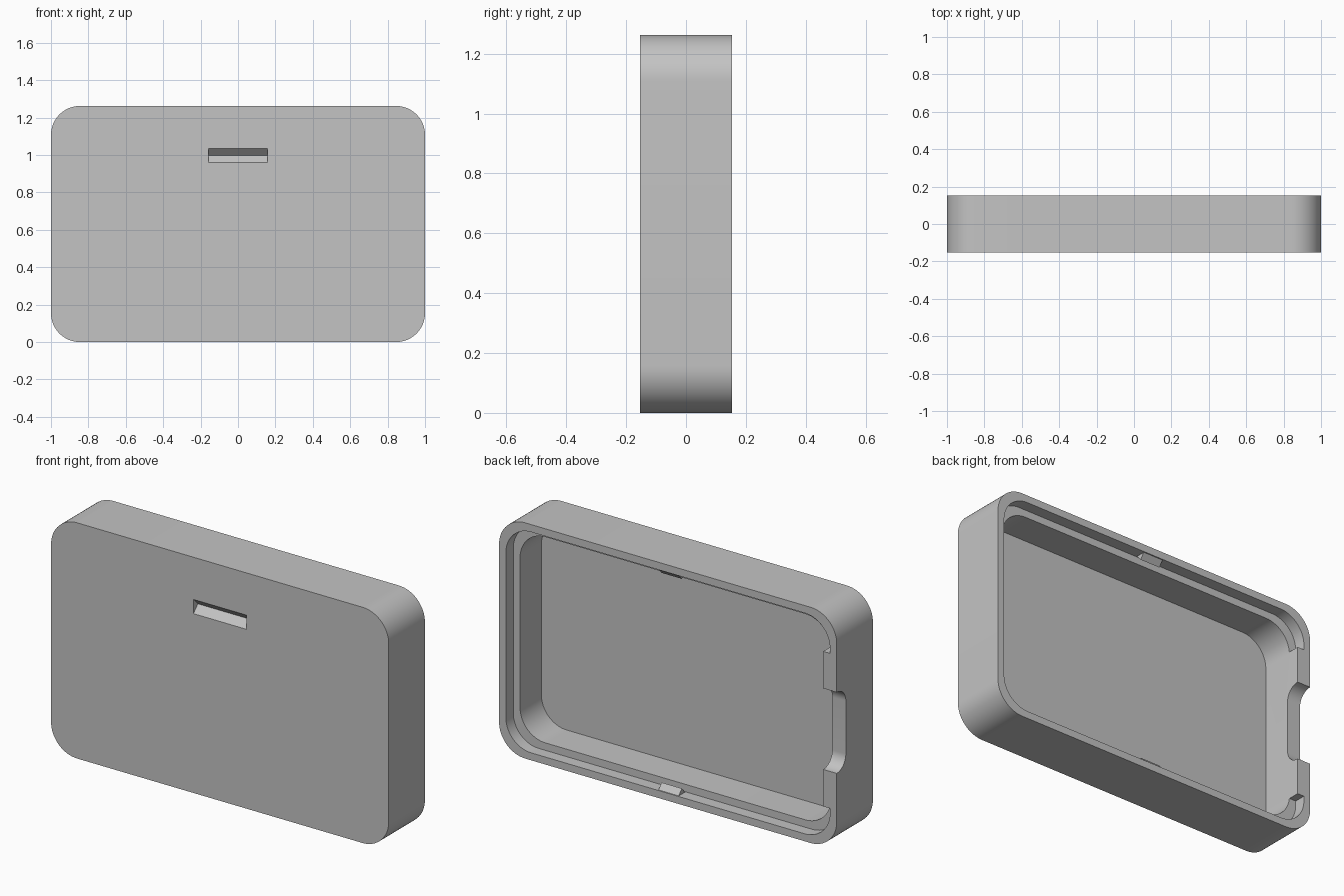
import bpy, bmesh, math

if "Cube" in bpy.data.objects:
    bpy.data.objects.remove(bpy.data.objects["Cube"], do_unlink=True)

# Main dimensions
HEIGHT = 1.262
MID = HEIGHT / 2
FRONT, BACK = -0.153, 0.153
FLOOR, LEDGE = -0.09, 0.09
LIP, WALL = 0.04, 0.08
RADIUS = 0.155

grey = bpy.data.materials.new("plain_grey")
grey.use_nodes = True
colour = (0.55, 0.55, 0.55, 1)
grey.diffuse_color = colour
grey.node_tree.nodes["Principled BSDF"].inputs["Base Color"].default_value = colour


def prism(name, points, offset):
    """Extrude a closed 3D outline along the offset vector."""
    bm = bmesh.new()
    face = bm.faces.new([bm.verts.new(p) for p in points])
    extruded = bmesh.ops.extrude_face_region(bm, geom=[face])["geom"]
    verts = [v for v in extruded if isinstance(v, bmesh.types.BMVert)]
    bmesh.ops.translate(bm, verts=verts, vec=offset)
    bmesh.ops.recalc_face_normals(bm, faces=bm.faces)
    mesh = bpy.data.meshes.new(name)
    bm.to_mesh(mesh)
    bm.free()
    mesh.materials.append(grey)
    obj = bpy.data.objects.new(name, mesh)
    bpy.context.collection.objects.link(obj)
    return obj


def rounded(half_a, half_b, radius, steps=16):
    """Rounded rectangle around the origin."""
    points = []
    for turn, (sa, sb) in enumerate([(1, 1), (-1, 1), (-1, -1), (1, -1)]):
        for i in range(steps + 1):
            angle = (turn + i / steps) * math.pi / 2
            points.append((sa * (half_a - radius) + radius * math.cos(angle),
                           sb * (half_b - radius) + radius * math.sin(angle)))
    return points


def slab(name, inset, y0, y1, radius=RADIUS):
    outline = rounded(1 - inset, MID - inset, radius)
    return prism(name, [(x, y0, MID + z) for x, z in outline], (0, y1 - y0, 0))


def combine(target, tool, operation):
    tool.hide_render = True
    mod = target.modifiers.new(operation.lower(), "BOOLEAN")
    mod.operation = operation
    mod.solver = "EXACT"
    mod.object = tool
    bpy.context.view_layer.objects.active = target
    bpy.ops.object.modifier_apply(modifier=mod.name)
    bpy.data.objects.remove(tool, do_unlink=True)


# Tray: outer shell, hollow interior and stepped rim
case = slab("case_shell", 0, FRONT, BACK)
combine(case, slab("interior", WALL, FLOOR, 0.3, 0.15), "DIFFERENCE")
combine(case, slab("rim_step", LIP, LEDGE, 0.3, 0.15), "DIFFERENCE")

# Full-thickness wall section on the port side
block = [(-0.98, 0.05), (WALL - 1, 0.05), (WALL - 1, BACK), (-0.98, BACK)]
combine(case, prism("port_wall", [(x, y, MID - 0.415) for x, y in block],
                    (0, 0, 0.83)), "UNION")

# Half of a round-ended port opening in the rim
port = rounded(0.077, 0.217, 0.076)
combine(case, prism("port_cut", [(-1.1, BACK + a, MID + b) for a, b in port],
                    (0.25, 0, 0)), "DIFFERENCE")

# V-shaped finger groove in the front
groove = [(FRONT - 0.01, 0.95), (FRONT + 0.038, 0.998), (FRONT - 0.01, 1.046)]
combine(case, prism("groove_cut", [(-0.157, y, z) for y, z in groove],
                    (0.314, 0, 0)), "DIFFERENCE")

# Small snap ridges on the lower and upper lip
for side in (-1, 1):
    root = MID - LIP
    ridge = [(0.095, root + 0.01), (0.095, root), (0.121, root - 0.03),
             (0.147, root), (0.147, root + 0.01)]
    combine(case, prism("snap_ridge", [(-0.06, y, MID + side * z) for y, z in ridge],
                        (0.12, 0, 0)), "UNION")

# Smooth corners, sharp edges
bpy.ops.object.select_all(action="DESELECT")
case.select_set(True)
bpy.context.view_layer.objects.active = case
bpy.ops.object.shade_smooth_by_angle(angle=math.radians(30))
